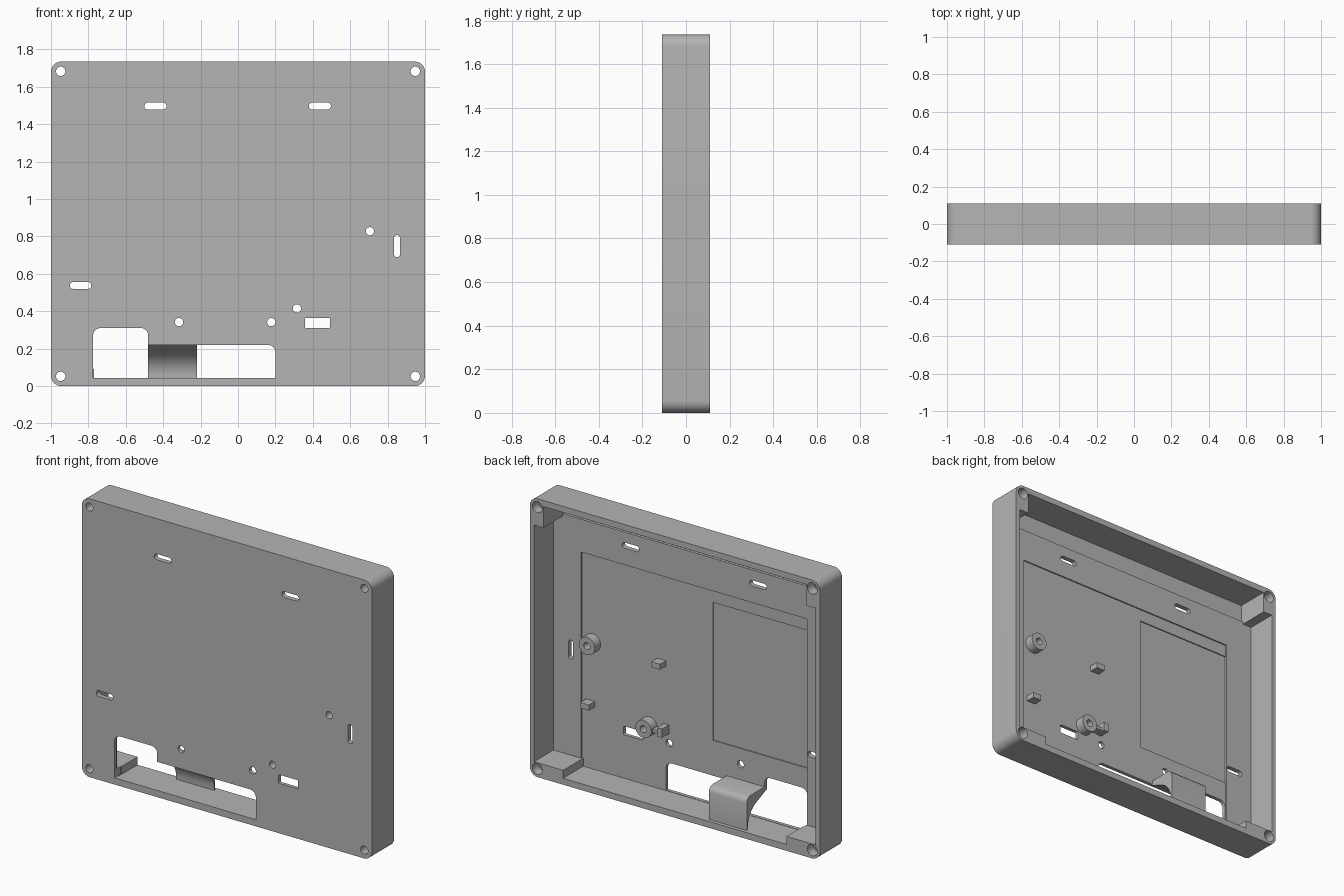
import bpy, math
from mathutils import Vector

cube = bpy.data.objects.get("Cube")
if cube:
    bpy.data.objects.remove(cube, do_unlink=True)

grey = bpy.data.materials.new("plain grey")
grey.use_nodes = True
grey.diffuse_color = (0.46, 0.46, 0.46, 1)
grey.node_tree.nodes["Principled BSDF"].inputs["Base Color"].default_value = (0.46, 0.46, 0.46, 1)

BACK, FRONT, HEIGHT = 0.11, -0.11, 1.735
WALL_X, WALL_LOW, WALL_TOP = 0.97, 0.04, 1.697
FLOOR, RECESS, POCKET = -0.08, -0.088, -0.095


def extrude(name, points, axis, low, high):
    """Prism from a 2D outline: axis 'y' takes (x, z) points, axis 'x' takes (y, z)."""
    def place(p, t):
        return (p[0], t, p[1]) if axis == 'y' else (t, p[0], p[1])
    n = len(points)
    verts = [place(p, low) for p in points] + [place(p, high) for p in points]
    faces = [list(range(n)), list(range(2 * n - 1, n - 1, -1))]
    faces += [(i, i + n, (i + 1) % n + n, (i + 1) % n) for i in range(n)]
    if axis == 'x':
        faces = [list(reversed(f)) for f in faces]
    mesh = bpy.data.meshes.new(name)
    mesh.from_pydata(verts, [], faces)
    mesh.update()
    mesh.materials.append(grey)
    obj = bpy.data.objects.new(name, mesh)
    bpy.context.collection.objects.link(obj)
    fix_normals(mesh)
    return obj


def fix_normals(mesh):
    import bmesh
    bm = bmesh.new()
    bm.from_mesh(mesh)
    bmesh.ops.recalc_face_normals(bm, faces=bm.faces)
    bm.to_mesh(mesh)
    bm.free()


def rounded(x0, x1, z0, z1, radii, steps=8):
    """Rounded rectangle; radii run top right, top left, bottom left, bottom right."""
    corners = [(x1, z1, -1, -1), (x0, z1, 1, -1), (x0, z0, 1, 1), (x1, z0, -1, 1)]
    pts = []
    for k, (x, z, sx, sz) in enumerate(corners):
        r = radii[k]
        if r == 0:
            pts.append((x, z))
            continue
        for i in range(steps + 1):
            a = math.pi / 2 * (k + i / steps)
            pts.append((x + sx * r + r * math.cos(a), z + sz * r + r * math.sin(a)))
    return pts


def box(name, x0, x1, y0, y1, z0, z1):
    return extrude(name, rounded(x0, x1, z0, z1, [0] * 4), 'y', y0, y1)


def disc(name, x, z, r, y0, y1, n=32):
    pts = [(x + r * math.cos(2 * math.pi * i / n), z + r * math.sin(2 * math.pi * i / n)) for i in range(n)]
    return extrude(name, pts, 'y', y0, y1)


def combine(target, tool, operation):
    mod = target.modifiers.new("combine", 'BOOLEAN')
    mod.operation, mod.solver, mod.object = operation, 'EXACT', tool
    bpy.context.view_layer.objects.active = target
    bpy.ops.object.modifier_apply(modifier=mod.name)
    bpy.data.objects.remove(tool, do_unlink=True)


def cut(target, tool):
    combine(target, tool, 'DIFFERENCE')


def smooth(obj):
    bpy.ops.object.select_all(action='DESELECT')
    obj.select_set(True)
    bpy.context.view_layer.objects.active = obj
    bpy.ops.object.shade_smooth_by_angle(angle=math.radians(30))


# Open-backed case with stepped floor
case = extrude("case_shell", rounded(-1, 1, 0, HEIGHT, [0.055] * 4), 'y', FRONT, BACK)
cut(case, box("cavity", -WALL_X, WALL_X, FLOOR, 0.2, WALL_LOW, WALL_TOP))
cut(case, box("top_groove", -WALL_X, WALL_X, POCKET, 0, 1.58, WALL_TOP))
cut(case, box("floor_recess", -0.78, 0.78, RECESS, 0, WALL_LOW, 1.375))
cut(case, box("floor_pocket", -0.78, -0.124, POCKET, 0, 0.44, 1.30))

# Corner blocks
for s in (-1, 1):
    for inner, z0, z1 in ((0.77, 0.02, 0.09), (0.907, 1.565, 1.715)):
        x0, x1 = sorted((s * inner, s * 0.985))
        combine(case, box("block", x0, x1, -0.1, BACK, z0, z1), 'UNION')

# Corner screw holes, wider at the back
for x in (-0.948, 0.948):
    for z in (0.052, 1.683):
        cut(case, disc("screw_hole", x, z, 0.025, -0.2, 0.2))
        cut(case, disc("screw_seat", x, z, 0.035, 0.05, 0.2))

# Hollow standoffs
for x, z in ((0.705, 0.828), (0.315, 0.415)):
    combine(case, disc("standoff", x, z, 0.055, -0.1, -0.03), 'UNION')

# Hook beside the lower standoff, and two small board stops
for x0, x1, y1, z0, z1 in ((0.20, 0.30, -0.04, 0.405, 0.425), (0.18, 0.215, -0.02, 0.40, 0.455),
                           (0.20, 0.26, -0.03, 0.815, 0.85), (0.69, 0.75, -0.03, 0.43, 0.465)):
    combine(case, box("stop", x0, x1, -0.1, y1, z0, z1), 'UNION')

# Round holes through the front
for x, z in ((0.705, 0.828), (0.315, 0.415), (-0.315, 0.342), (0.178, 0.342)):
    cut(case, disc("round_hole", x, z, 0.022, -0.2, 0.2))

# Slots: centre, size, corner radius
for x, z, w, h, r in ((-0.442, 1.497, 0.118, 0.036, 0.0175), (0.438, 1.497, 0.118, 0.036, 0.0175),
                      (-0.842, 0.538, 0.115, 0.036, 0.0175), (0.85, 0.748, 0.032, 0.118, 0.0155),
                      (0.425, 0.338, 0.135, 0.054, 0.006)):
    cut(case, extrude("slot", rounded(x - w / 2, x + w / 2, z - h / 2, z + h / 2, [r] * 4, 6), 'y', -0.2, -0.05))

# Connector openings
cut(case, extrude("tall_opening", rounded(-0.775, -0.48, 0.042, 0.31, [0.04, 0.04, 0, 0]), 'y', -0.2, -0.05))
cut(case, extrude("low_opening", rounded(-0.5, 0.2, 0.042, 0.22, [0.04, 0, 0, 0]), 'y', -0.2, -0.05))
smooth(case)

# Curved chute behind the openings
top = [(-0.1, 0.245), (0.05, 0.245), (0.07, 0.24), (0.082, 0.228), (0.087, 0.21), (0.087, 0.035), (0.078, 0.035)]
sweep = [(-0.07 + 0.148 * math.cos(a), 0.05 + 0.145 * math.sin(a))
         for a in (math.radians(6 * i) for i in range(1, 11))]
chute = extrude("chute", top + sweep + [(-0.1, 0.218)], 'x', -0.48, -0.218)
smooth(chute)
